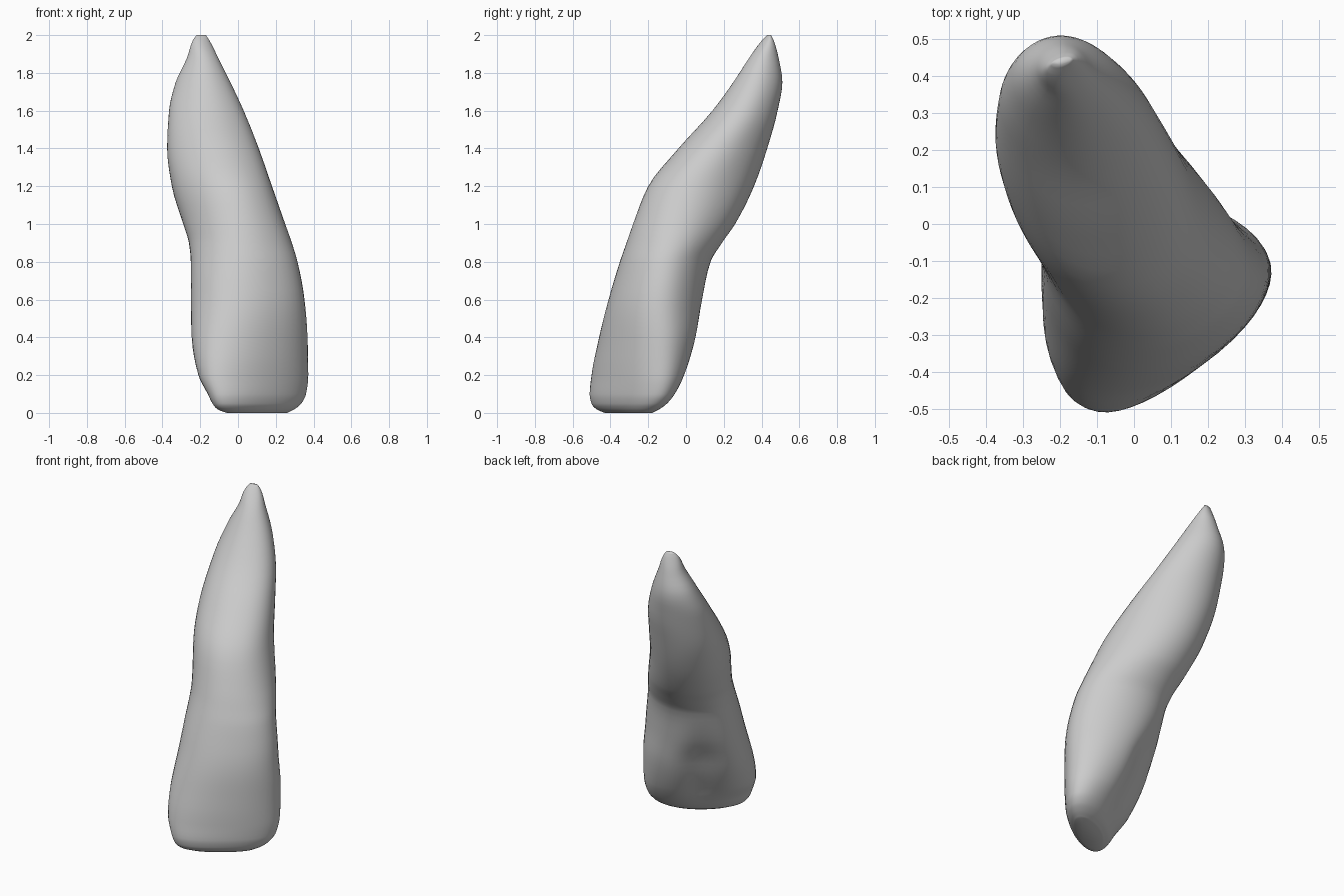
import bpy, bmesh, math

if "Cube" in bpy.data.objects:
    bpy.data.objects.remove(bpy.data.objects["Cube"])

# Sections: z, x min, x max, y min, y max, depth/width ratio, hollow of the back face
SECTIONS = [
    (0.00, -0.06, 0.26, -0.43, -0.18, 0.36, 0.00),
    (0.02, -0.11, 0.30, -0.475, -0.14, 0.40, 0.00),
    (0.05, -0.135, 0.335, -0.50, -0.10, 0.43, 0.02),
    (0.10, -0.16, 0.36, -0.51, -0.06, 0.47, 0.05),
    (0.20, -0.21, 0.372, -0.50, -0.01, 0.57, 0.12),
    (0.40, -0.245, 0.368, -0.46, 0.05, 0.76, 0.12),
    (0.60, -0.25, 0.352, -0.41, 0.085, 0.94, 0.04),
    (0.80, -0.25, 0.315, -0.35, 0.13, 1.04, 0.00),
    (0.90, -0.26, 0.285, -0.315, 0.19, 1.10, 0.00),
    (1.00, -0.29, 0.25, -0.28, 0.26, 1.18, 0.00),
    (1.20, -0.35, 0.18, -0.20, 0.36, 1.26, 0.00),
    (1.40, -0.375, 0.11, -0.04, 0.43, 1.20, 0.00),
    (1.60, -0.365, 0.03, 0.14, 0.485, 1.10, 0.00),
    (1.75, -0.33, -0.04, 0.25, 0.51, 1.12, 0.00),
    (1.88, -0.27, -0.105, 0.335, 0.49, 1.05, 0.00),
    (1.97, -0.24, -0.15, 0.40, 0.465, 0.70, 0.00),
    (2.00, -0.22, -0.17, 0.43, 0.45, 0.60, 0.00),
]
TURN = math.radians(37)   # direction of the biting edge in plan
SIDES, STEPS = 48, 4


def spline(i, t):
    """Smooth in-between section, using slopes that respect uneven heights."""
    def slope(j, c):
        a, b = SECTIONS[max(j - 1, 0)], SECTIONS[min(j + 1, len(SECTIONS) - 1)]
        m = SECTIONS[j]
        if a is m or b is m:
            return (b[c] - a[c]) / (b[0] - a[0])
        h0, h1 = m[0] - a[0], b[0] - m[0]
        d0, d1 = (m[c] - a[c]) / h0, (b[c] - m[c]) / h1
        if d0 * d1 <= 0:
            return 0
        w0, w1 = 2 * h1 + h0, h1 + 2 * h0
        return (w0 + w1) / (w0 / d0 + w1 / d1)
    p, q = SECTIONS[i], SECTIONS[i + 1]
    h = q[0] - p[0]
    return [(2*t**3 - 3*t*t + 1) * p[c] + (t**3 - 2*t*t + t) * h * slope(i, c)
            + (3*t*t - 2*t**3) * q[c] + (t**3 - t*t) * h * slope(i + 1, c)
            for c in range(7)]


def ring(z, x0, x1, y0, y1, ratio, hollow):
    """Rounded section, narrower and hollowed at the back, fitted to its extents."""
    taper = 0.14 * max(0, min(1, (1.2 - z) / 0.5))
    pts = []
    for k in range(SIDES):
        a = 2 * math.pi * k / SIDES
        c, s = math.cos(a), math.sin(a)
        u, v = (math.copysign(abs(w) ** 0.94, w) for w in (c, s))
        if v > 0:
            v -= 2.2 * hollow * v * math.exp(-(u / 0.5) ** 2)
        u *= 1 - taper * v
        v *= ratio
        pts.append((u * math.cos(TURN) - v * math.sin(TURN),
                    u * math.sin(TURN) + v * math.cos(TURN)))
    xs, ys = zip(*pts)
    fit = lambda p, src, lo, hi: lo + (p - min(src)) / (max(src) - min(src)) * (hi - lo)
    return [(fit(x, xs, x0, x1), fit(y, ys, y0, y1), z) for x, y in pts]


# Loft the crown and root as one skin
bm = bmesh.new()
rows = [spline(i, s / STEPS) for i in range(len(SECTIONS) - 1) for s in range(STEPS)]
rows.append(SECTIONS[-1])
loops = [[bm.verts.new(p) for p in ring(*r)] for r in rows]
for lo, hi in zip(loops, loops[1:]):
    for k in range(SIDES):
        n = (k + 1) % SIDES
        bm.faces.new((lo[k], lo[n], hi[n], hi[k]))
bm.faces.new(loops[0][::-1])
bm.faces.new(loops[-1])
bmesh.ops.recalc_face_normals(bm, faces=bm.faces)

mesh = bpy.data.meshes.new("incisor_tooth")
bm.to_mesh(mesh)
bm.free()
tooth = bpy.data.objects.new("incisor_tooth", mesh)
bpy.context.collection.objects.link(tooth)
for poly in mesh.polygons:
    poly.use_smooth = True
